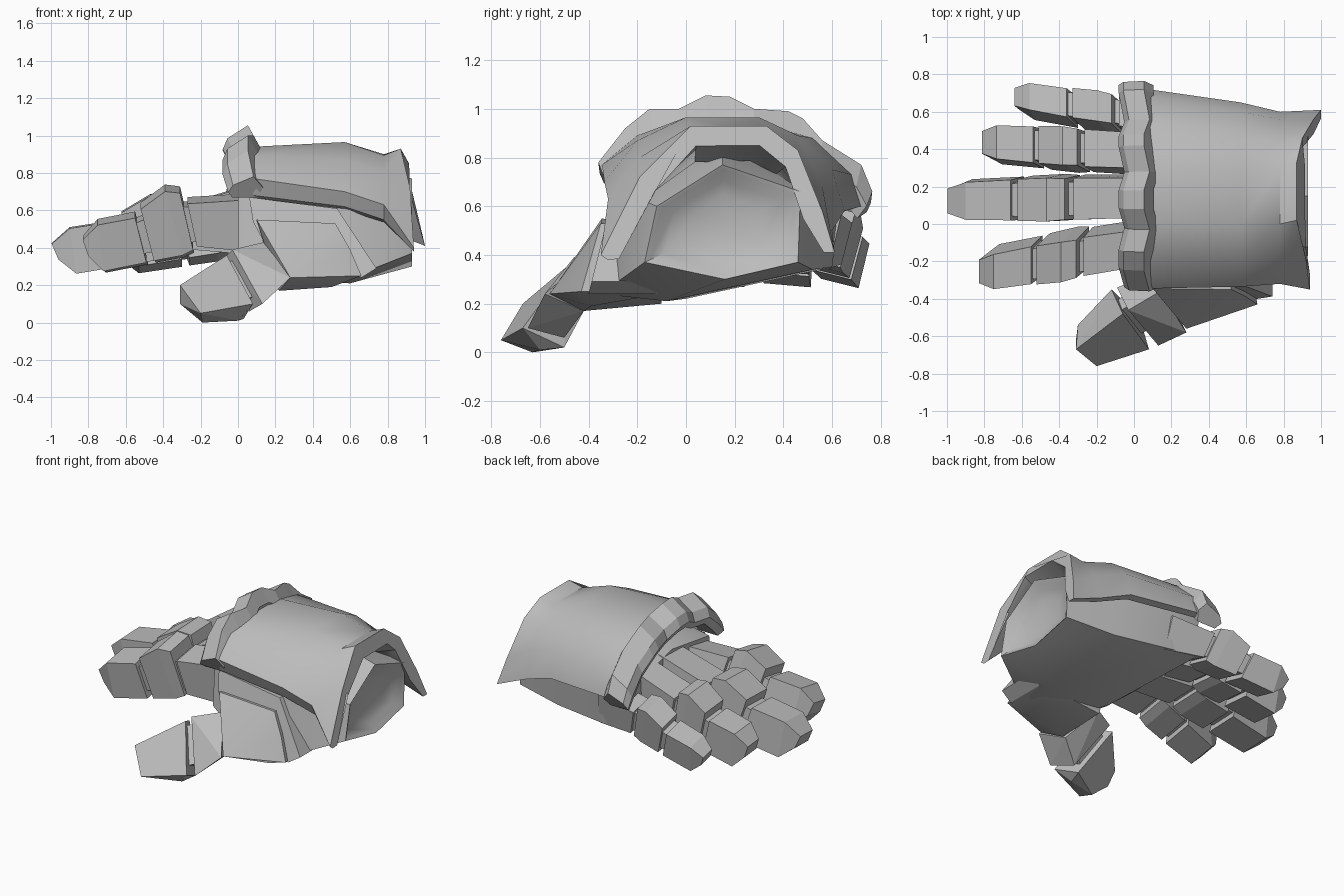
import bpy, bmesh, math
from mathutils import Vector

if "Cube" in bpy.data.objects:
    bpy.data.objects.remove(bpy.data.objects["Cube"])

grey = bpy.data.materials.new("plain_grey")
grey.diffuse_color = (0.5, 0.5, 0.5, 1)
grey.use_nodes = True
grey.node_tree.nodes["Principled BSDF"].inputs["Base Color"].default_value = grey.diffuse_color


def finish(bm, name, smooth=0):
    bmesh.ops.recalc_face_normals(bm, faces=bm.faces)
    me = bpy.data.meshes.new(name)
    bm.to_mesh(me)
    bm.free()
    me.materials.append(grey)
    if smooth:
        me.shade_smooth()
        me.set_sharp_from_angle(angle=math.radians(smooth))
    ob = bpy.data.objects.new(name, me)
    bpy.context.collection.objects.link(ob)
    return ob


def loft(name, rings, smooth=0):
    """Skin closed rings of equal length and cap both ends."""
    bm = bmesh.new()
    vs = [[bm.verts.new(p) for p in r] for r in rings]
    n = len(vs[0])
    for a, b in zip(vs, vs[1:]):
        for i in range(n):
            j = (i + 1) % n
            bm.faces.new((a[i], a[j], b[j], b[i]))
    bm.faces.new(vs[0])
    bm.faces.new(vs[-1])
    return finish(bm, name, smooth)


def hull(name, pts, smooth=0):
    """Faceted convex block around a few corner points."""
    bm = bmesh.new()
    for p in pts:
        bm.verts.new(p)
    res = bmesh.ops.convex_hull(bm, input=bm.verts)
    junk = {g for g in res["geom_interior"] + res["geom_unused"]
            if isinstance(g, bmesh.types.BMVert)}
    bmesh.ops.delete(bm, geom=list(junk), context='VERTS')
    bmesh.ops.dissolve_limit(bm, angle_limit=math.radians(4),
                             verts=bm.verts, edges=bm.edges)
    return finish(bm, name, smooth)


# Palm: six-sided body ending in a hollow wrist opening
wrist = [(-.17, .37), (-.12, .6), (.15, .77), (.47, .66), (.46, .37), (.16, .3)]
palm = [
    (0.0, [(-.27, .4), (-.25, .68), (.15, .74), (.62, .62), (.6, .37), (.12, .38)]),
    (0.2, [(-.31, .28), (-.28, .7), (.15, .85), (.64, .68), (.6, .35), (0, .22)]),
    (0.6, [(-.35, .24), (-.27, .66), (.15, .86), (.57, .7), (.52, .34), (-.08, .21)]),
    (0.93, wrist)]
rings = [[(x, y, z) for y, z in s] for x, s in palm]
for x, k in ((.92, .93), (.885, .75), (.865, .5), (.855, .2)):
    rings.append([(x, .16 + (y - .16) * k, .52 + (z - .52) * k) for y, z in wrist])
loft("palm", rings, 40)

# Back-of-hand shell with a flared wrist rim: (x, lip offset, thickness, profile)
shell = [
    ([.08] * 8, 0, .06, [(-.31, .68), (-.345, .77), (-.2, .89), (0, .94),
                         (.3, .94), (.52, .88), (.68, .73), (.72, .6)]),
    ([.57] * 8, 0, .1, [(-.3, .62), (-.335, .7), (-.2, .87), (0, .965),
                        (.3, .965), (.46, .89), (.6, .75), (.65, .58)]),
    ([.78] * 8, 0, .12, [(-.28, .55), (-.32, .63), (-.19, .8), (0, .895),
                         (.3, .9), (.44, .83), (.56, .68), (.6, .5)]),
    ([.94, .94, .92, .87, .87, .9, .96, 1.0], .045, .085,
     [(-.32, .38), (-.35, .4), (-.19, .72), (.02, .93),
      (.33, .93), (.46, .83), (.56, .58), (.61, .41)])]
rings = []
for xs, lip, thick, prof in shell:
    outer = [Vector((x, y, z)) for x, (y, z) in zip(xs, prof)]
    inner = []
    for i, p in enumerate(outer):
        d = Vector((0, .15 - p.y, .42 - p.z)).normalized()
        t = .045 if i in (0, 7) else thick
        inner.append(p + d * t + Vector((lip if 2 < i < 5 else 0, 0, 0)))
    rings.append(outer + inner[::-1])
loft("hand_shell", rings, 35)

# Wavy knuckle guard arching over the finger roots
crest = [(-.36, .78), (-.25, .92), (-.15, 1.0), (-.03, 1.0), (.08, 1.055),
         (.18, 1.05), (.28, 1.0), (.42, .99), (.48, .96), (.56, .87),
         (.72, .77), (.765, .66)]
guard = [(-.05, .89, -.17), (-.07, .96, -.13), (-.045, .99, -.07),
         (.065, 1, 0), (.115, .96, -.09), (.09, .89, -.17)]
rings = []
for i, (y, z) in enumerate(crest):
    wave = .018 if i % 3 == 0 else -.012
    drop = .65 if i in (0, 11) else 1
    rings.append([(x + wave, .2 + (y - .2) * k, z + dz * drop) for x, k, dz in guard])
loft("knuckle_guard", rings)

# Finger segments: (top x, top z, bottom x, bottom z, width factor)
segments = {
    "proximal": [(.03, .68, .05, .39, .95), (-.27, .66, -.22, .42, 1)],
    "middle": [(-.31, .72, -.24, .4, .98), (-.39, .73, -.3, .37, 1.04),
               (-.52, .63, -.45, .34, 1)],
    "distal": [(-.55, .58, -.49, .33, .97), (-.75, .54, -.72, .28, .9),
               (-.83, .45, -.8, .36, .6)],
    "joint": [(0, .62, 0, .44, .75), (-.3, .64, -.24, .44, .8),
              (-.52, .56, -.48, .38, .8), (-.65, .5, -.62, .36, .7)]}
# finger: x scale, x shift, z base, z scale, root y, sideways slope, width, roll, root lift
fingers = {
    "index": (1, 0, .29, .96, -.11, .165, .225, 10, 0),
    "long": (1.2, 0, .265, .93, .145, .02, .24, 2, .09),
    "ring": (.98, 0, .275, .9, .38, -.065, .215, -5, .07),
    "little": (1, .19, .28, .72, .57, -.16, .175, -14, .02)}
for fname, (sx, dx, z0, sz, y0, slope, w, roll, lift) in fingers.items():
    c, s = math.cos(math.radians(roll)), math.sin(math.radians(roll))
    for sname, secs in segments.items():
        rings = []
        for n, (xt, zt, xb, zb, k) in enumerate(secs):
            xt, xb = xt * sx + dx, xb * sx + dx
            zt, zb = z0 + (zt - .28) * sz, z0 + (zb - .28) * sz
            if sname == "proximal" and n == 0:
                zt += lift
            h, zc = w * k / 2, (zt + zb) / 2
            ring = []
            for x, u, z in ((xt, -h * .93, zt), (xt, h * .93, zt), (xb, h, zb), (xb, -h, zb)):
                v = z - zc
                ring.append((x, y0 + slope * x + u * c - v * s, zc + u * s + v * c))
            rings.append(ring)
        loft(f"{fname}_finger_{sname}", rings)

# Thumb blocks
hull("thumb_tip", [(-.06, -.48, .36), (-.12, -.35, .3), (.08, -.67, .1), (.03, -.5, .02),
                   (-.31, -.67, .2), (-.2, -.76, .05), (-.3, -.54, .17),
                   (-.19, -.63, 0), (-.31, -.62, .1), (0, -.6, .01)])
hull("thumb_middle", [(-.03, -.46, .39), (.14, -.36, .43), (.28, -.58, .24), (.13, -.65, .1),
                      (-.09, -.34, .33), (.05, -.28, .36), (.2, -.42, .17), (.06, -.5, .06)])
hull("thumb_joint", [(-.1, -.48, .31), (.1, -.36, .37), (.16, -.52, .17), (.03, -.59, .12),
                     (-.1, -.41, .27), (.03, -.34, .33), (.15, -.42, .18), (0, -.51, .08)])
hull("thumb_base", [(.1, -.345, .55), (.3, -.35, .545), (.52, -.35, .53), (.6, -.39, .39),
                    (.66, -.43, .25), (.45, -.49, .245), (.28, -.56, .24), (.19, -.45, .4),
                    (.22, -.42, .17), (.5, -.39, .19),
                    (.6, -.1, .24), (.2, -.1, .2), (.1, -.1, .5), (.5, -.1, .5)], 40)
# Raised collar behind the thumb base, lying on one sloping plane
collar = [(.06, .67), (.53, .61), (.74, .29), (.66, .24), (.24, .24), (.08, .54)]
loft("thumb_collar", [[(x, -.295 - (.66 - z) * .25, z) for x, z in collar],
                      [(x, -.12, z) for x, z in collar]])
